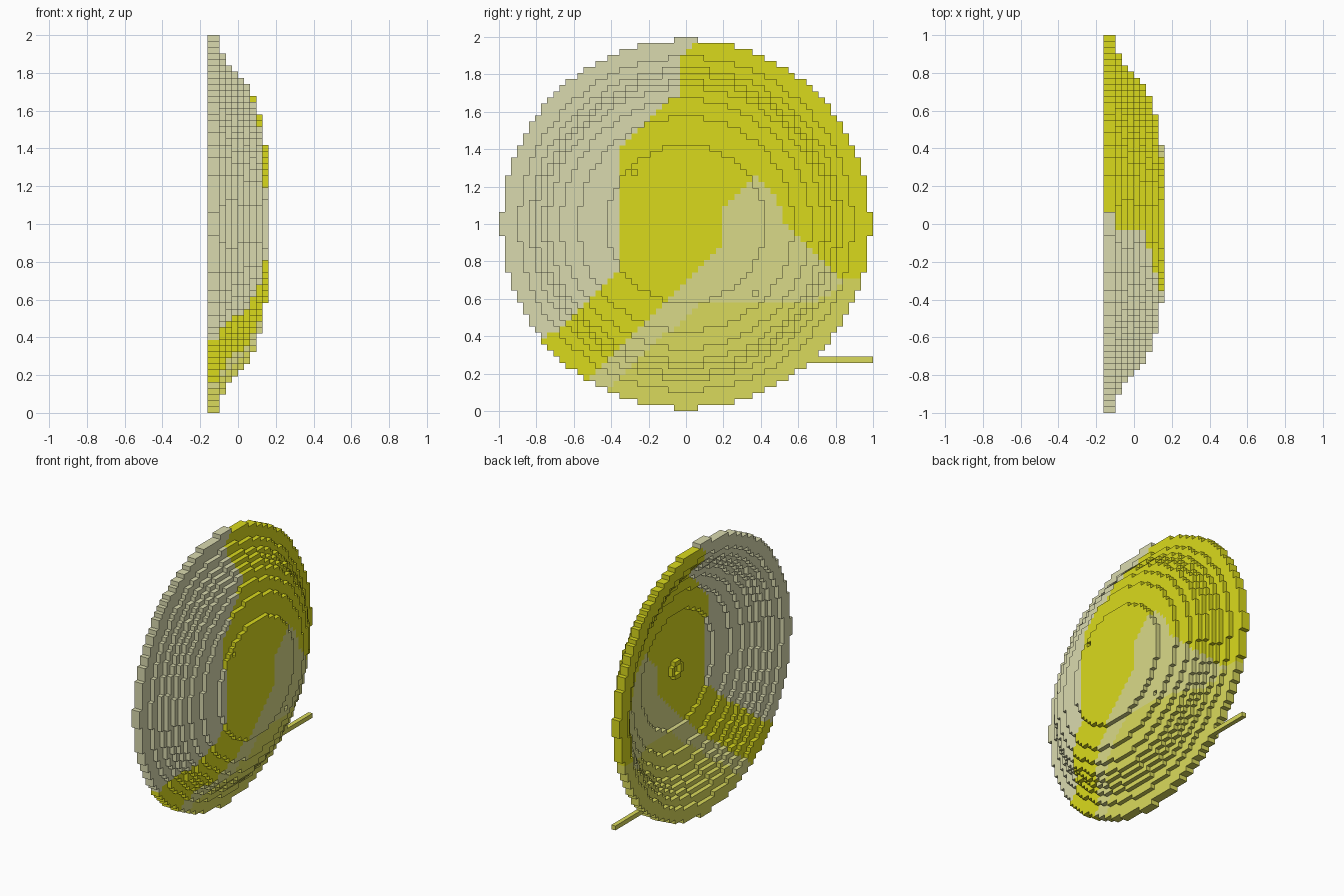
import bpy
import math

cube = bpy.data.objects.get("Cube")
if cube:
    bpy.data.objects.remove(cube, do_unlink=True)

N, LAYERS = 62, 10           # blocks across the dish, blocks deep
S = 2.0 / N                  # block size


def make_material(name, rgb):
    m = bpy.data.materials.new(name)
    m.use_nodes = True
    m.diffuse_color = (*rgb, 1)
    m.node_tree.nodes["Principled BSDF"].inputs["Base Color"].default_value = (*rgb, 1)
    return m


MATERIALS = [
    make_material("stone grey", (0.7, 0.7, 0.43)),
    make_material("bright yellow", (0.7, 0.7, 0.012)),
    make_material("pale khaki", (0.7, 0.7, 0.25)),
    make_material("olive khaki", (0.7, 0.7, 0.106)),
]

# Colour borders: (z, y) knots, from low to high
GREY_EDGE = [(0, -1.17), (0.4, -0.73), (0.75, -0.355), (1.4, -0.355),
             (1.71, -0.03), (1.9, -0.03), (2, 0.065)]
KHAKI_START = [(0, -0.69), (0.17, -0.52), (0.88, 0.2), (1.1, 0.2), (1.27, 0.37)]
KHAKI_END = [(0, 2), (0.69, 2), (0.7, 0.83), (1.02, 0.51), (1.1, 0.51), (1.27, 0.37)]
OLIVE_START = [(0, -0.56), (0.13, -0.42), (0.57, 0.07), (0.58, 0.7), (0.7, 0.85)]


def lerp(knots, z):
    for (z0, y0), (z1, y1) in zip(knots, knots[1:]):
        if z0 <= z <= z1:
            return y0 + (y1 - y0) * (z - z0) / (z1 - z0)
    return knots[-1][1]


def colour_index(y, z):
    if y < lerp(GREY_EDGE, z):
        return 0
    if z < 0.7 and y > lerp(OLIVE_START, z):
        return 3
    if z < 1.27 and lerp(KHAKI_START, z) < y < lerp(KHAKI_END, z):
        return 2
    return 1


def ring(layer, inner, outer):
    """Blocks of one flat ring."""
    c = (N - 1) / 2
    return {(layer, j, k) for j in range(N) for k in range(N)
            if inner <= math.hypot(j - c, k - c) <= outer}


# Outer radius of each layer; the hollow repeats the outside two layers deeper
RADII = [30.58, 30.58, 27.7, 25.75, 24.75, 23.75, 22.7, 20.7, 17.75, 13.1]
THICK = 2
layers = [ring(i, RADII[i + THICK] if i + THICK < LAYERS else 0, r)
          for i, r in enumerate(RADII)]

# Rim: two widest layers; bowl: all the others, with two one-block pits
rim = set().union(*layers[:2])
bowl = set().union(*layers[2:]) - {(9, 22, 39), (8, 42, 19)}

# Small flat ring lying on the bowl floor
hub = ring(7, 1.0, 2.0)

# Thin arm sticking out of the rim
arm = {(1, j, 8) for j in range(50, N)} - rim

parts = {"rim": rim, "bowl": bowl, "centre_ring": hub, "side_arm": arm}
solid = set().union(*parts.values())

# Outward direction and counter-clockwise corner offsets of each block side
SIDES = [
    ((1, 0, 0), [(1, 0, 0), (1, 1, 0), (1, 1, 1), (1, 0, 1)]),
    ((-1, 0, 0), [(0, 0, 0), (0, 0, 1), (0, 1, 1), (0, 1, 0)]),
    ((0, 1, 0), [(0, 1, 0), (0, 1, 1), (1, 1, 1), (1, 1, 0)]),
    ((0, -1, 0), [(0, 0, 0), (1, 0, 0), (1, 0, 1), (0, 0, 1)]),
    ((0, 0, 1), [(0, 0, 1), (1, 0, 1), (1, 1, 1), (0, 1, 1)]),
    ((0, 0, -1), [(0, 0, 0), (0, 1, 0), (1, 1, 0), (1, 0, 0)]),
]


def build(name, cells):
    """Skin a set of blocks with only its exposed faces."""
    index, faces, mats = {}, [], []
    for cell in sorted(cells):
        mat = colour_index((cell[1] + 0.5) * S - 1, (cell[2] + 0.5) * S)
        for d, corners in SIDES:
            if tuple(a + b for a, b in zip(cell, d)) in solid:
                continue
            faces.append([index.setdefault(tuple(a + b for a, b in zip(cell, c)), len(index))
                          for c in corners])
            mats.append(mat)
    verts = [((i - LAYERS / 2) * S, j * S - 1, k * S) for i, j, k in index]
    mesh = bpy.data.meshes.new(name)
    mesh.from_pydata(verts, [], faces)
    for m in MATERIALS:
        mesh.materials.append(m)
    mesh.polygons.foreach_set("material_index", mats)
    mesh.update()
    bpy.context.collection.objects.link(bpy.data.objects.new(name, mesh))


for part_name, part_cells in parts.items():
    build(part_name, part_cells)
